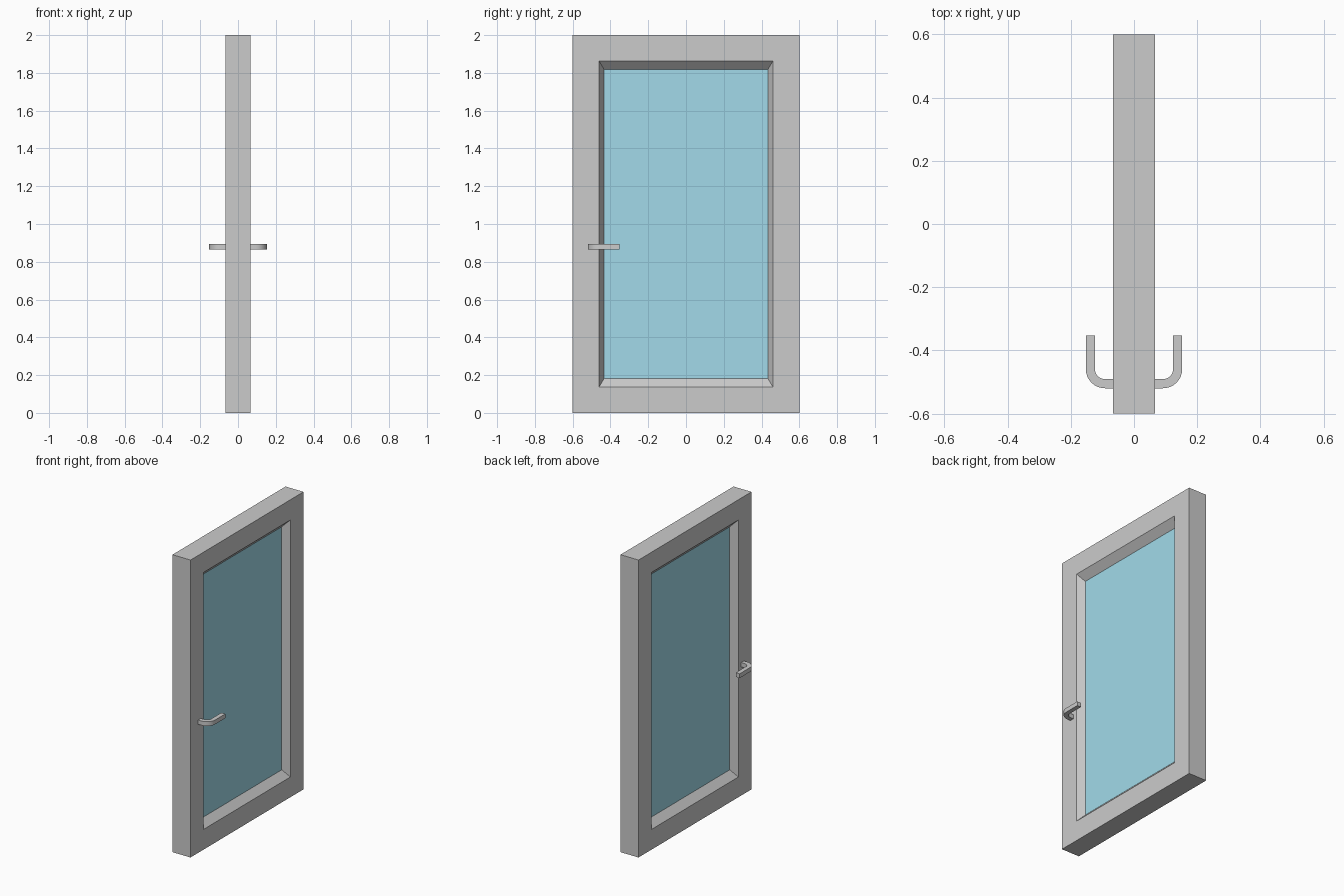
import bpy
import bmesh
import math

if "Cube" in bpy.data.objects:
    bpy.data.objects.remove(bpy.data.objects["Cube"])


def finish(name, bm):
    bmesh.ops.recalc_face_normals(bm, faces=bm.faces)
    mesh = bpy.data.meshes.new(name)
    bm.to_mesh(mesh)
    bm.free()
    obj = bpy.data.objects.new(name, mesh)
    bpy.context.collection.objects.link(obj)
    return obj


# Door frame: one cross-section (x, inset from outer edge) swept round four mitred corners
W, H, T = 0.6, 2.0, 0.067       # half width, height, half thickness
GLASS_X = 0.022                 # half thickness of the pane
profile = [(-T, 0), (T, 0), (T, 0.139), (GLASS_X, 0.166 + 0.001),
           (-GLASS_X, 0.166 + 0.001), (-T, 0.139)]
rail_extra = 0.019              # top and bottom bevels are a little deeper

bm = bmesh.new()
rings = []
for sy, top in ((-1, 0), (1, 0), (1, 1), (-1, 1)):
    ring = []
    for x, inset in profile:
        dz = inset + (rail_extra if inset > 0.15 else 0) - (0.003 if inset else 0)
        ring.append(bm.verts.new((x, sy * (W - inset), H - dz if top else dz)))
    rings.append(ring)
for i, a in enumerate(rings):
    b = rings[(i + 1) % 4]
    for j in range(len(profile)):
        k = (j + 1) % len(profile)
        bm.faces.new((a[j], a[k], b[k], b[j]))
finish("door_frame", bm)

# Glass pane, edges tucked slightly into the frame
bm = bmesh.new()
bmesh.ops.create_cube(bm, size=1)
for v in bm.verts:
    v.co.x *= 2 * GLASS_X
    v.co.y *= 0.874
    v.co.z = v.co.z * 1.638 + 1.0
glass = finish("glass_pane", bm)
blue = bpy.data.materials.new("blue_glass")
blue.diffuse_color = (0.36, 0.70, 0.82, 1)
blue.use_nodes = True
blue.node_tree.nodes["Principled BSDF"].inputs["Base Color"].default_value = blue.diffuse_color
glass.data.materials.append(blue)

# Lever handle: square bar with a rounded bend, mirrored to the other face
HALF = 0.0145
CX, CY, R = 0.092, -0.4595, 0.046   # bend centre and centreline radius
SEG = 8


def side(radius):
    bend = [(CX + radius * math.cos(a), CY + radius * math.sin(a))
            for a in (-math.pi / 2 + math.pi / 2 * i / SEG for i in range(SEG + 1))]
    return [(T - 0.005, CY - radius)] + bend + [(CX + radius, -0.353)]


bm = bmesh.new()
sections = []
for (ox, oy), (ix, iy) in zip(side(R + HALF), side(R - HALF)):
    sections.append([bm.verts.new(p) for p in (
        (ox, oy, 0.865), (ox, oy, 0.894), (ix, iy, 0.894), (ix, iy, 0.865))])
for a, b in zip(sections, sections[1:]):
    for j in range(4):
        k = (j + 1) % 4
        bm.faces.new((a[j], a[k], b[k], b[j]))
bm.faces.new(sections[0])
bm.faces.new(sections[-1])
handle = finish("lever_handles", bm)
handle.modifiers.new("mirror", 'MIRROR').use_axis[0] = True
bpy.context.view_layer.objects.active = handle
handle.select_set(True)
bpy.ops.object.shade_smooth_by_angle(angle=math.radians(30))
